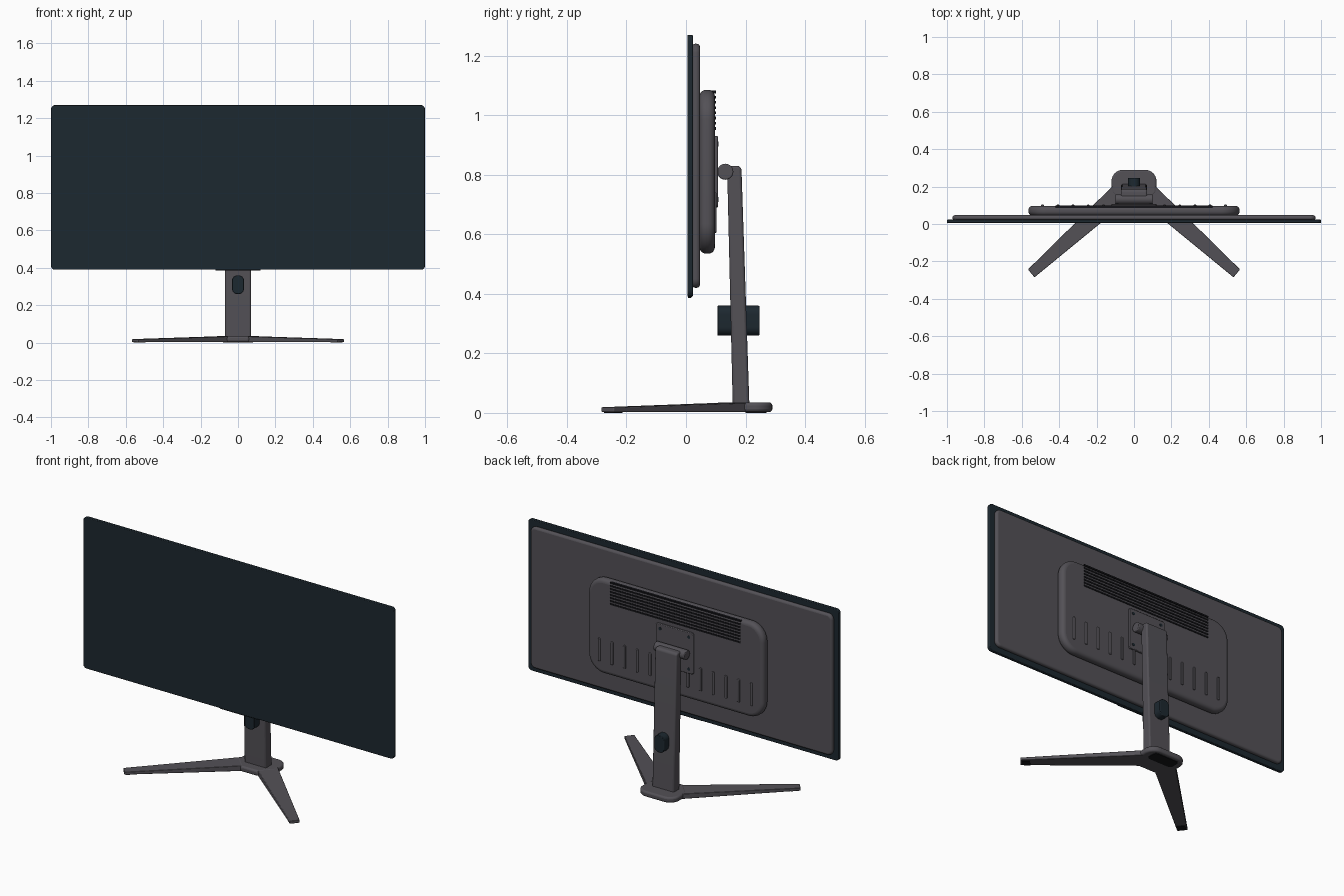
import bpy, bmesh, math
from mathutils import Vector

if "Cube" in bpy.data.objects:
    bpy.data.objects.remove(bpy.data.objects["Cube"])


def material(name, rgb):
    m = bpy.data.materials.new(name)
    m.use_nodes = True
    m.diffuse_color = (*rgb, 1)
    m.node_tree.nodes["Principled BSDF"].inputs["Base Color"].default_value = (*rgb, 1)
    return m


GREY = material("warm grey plastic", (0.087, 0.082, 0.094))
DARK = material("blue black glass", (0.012, 0.021, 0.029))
BLACK = material("black vent", (0.007, 0.007, 0.009))

# Map (outline u, outline v, depth) to x, y, z for each extrusion axis
AXES = {"x": lambda u, v, d: (d, u, v),
        "y": lambda u, v, d: (u, d, v),
        "z": lambda u, v, d: (u, v, d)}


def rounded(points, radii, steps=6):
    """Replace each polygon corner by a curved fillet."""
    pts = [Vector(p) for p in points]
    out = []
    for i, p in enumerate(pts):
        r = radii[i] if isinstance(radii, list) else radii
        if r == 0:
            out.append(p)
            continue
        a = (pts[i - 1] - p).normalized()
        b = (pts[(i + 1) % len(pts)] - p).normalized()
        half = a.angle(b) / 2
        centre = p + (a + b).normalized() * (r / math.sin(half))
        start = p + a * (r / math.tan(half)) - centre
        end = p + b * (r / math.tan(half)) - centre
        for k in range(steps + 1):
            out.append(centre + start.lerp(end, k / steps).normalized() * r)
    return out


def rect(u0, u1, v0, v1):
    return [(u0, v0), (u1, v0), (u1, v1), (u0, v1)]


def prism(name, outline, axis, low, high, mat, bevel=0.0, segments=3):
    """Extrude an outline along an axis and soften its rims."""
    place = AXES[axis]
    bm = bmesh.new()
    rings = [[bm.verts.new(place(p[0], p[1], d)) for p in outline] for d in (low, high)]
    for ring in rings:
        bm.faces.new(ring)
    n = len(outline)
    for i in range(n):
        j = (i + 1) % n
        bm.faces.new((rings[0][i], rings[0][j], rings[1][j], rings[1][i]))
    bmesh.ops.recalc_face_normals(bm, faces=bm.faces)
    mesh = bpy.data.meshes.new(name)
    bm.to_mesh(mesh)
    bm.free()
    mesh.materials.append(mat)
    obj = bpy.data.objects.new(name, mesh)
    bpy.context.collection.objects.link(obj)
    if bevel:
        mod = obj.modifiers.new("soft edges", "BEVEL")
        mod.width = bevel
        mod.segments = segments
        mod.limit_method = "ANGLE"
        mod.angle_limit = math.radians(40)
    bpy.ops.object.select_all(action="DESELECT")
    obj.select_set(True)
    bpy.context.view_layer.objects.active = obj
    bpy.ops.object.shade_smooth_by_angle(angle=math.radians(35))
    return obj


# Screen, its lower lip and the two stepped back shells
prism("screen", rounded(rect(-1, 1, 0.39, 1.27), 0.022), "y", 0.005, 0.023, DARK, 0.003, 2)
prism("lower_lip", rect(-0.12, 0.12, 0.386, 0.396), "y", 0.006, 0.018, DARK, 0.002, 1)
prism("back_panel", rounded(rect(-0.97, 0.97, 0.42, 1.24), 0.03), "y", 0.02, 0.047, GREY, 0.011)
prism("rear_housing", rounded(rect(-0.565, 0.565, 0.535, 1.085), 0.1, 10), "y", 0.045, 0.097, GREY, 0.022, 5)

# Vent slats across the top of the housing
for i in range(8):
    z = 0.951 + i * 0.0175
    prism(f"vent_slat_{i + 1}", rect(-0.42, 0.42, z, z + 0.009), "y", 0.08, 0.1, BLACK)

# Upright ribs along the bottom of the housing
for i in range(13):
    x = (i - 6) * 0.0815
    if abs(x) > 0.05:
        prism(f"housing_rib_{i + 1}", rounded(rect(x - 0.008, x + 0.008, 0.605, 0.74), 0.007, 4),
              "y", 0.09, 0.103, GREY, 0.003, 2)

# Mounting plate with four screws
prism("mount_plate", rounded(rect(-0.12, 0.12, 0.69, 0.93), 0.012), "y", 0.09, 0.107, GREY, 0.003, 2)
circle = [(math.cos(math.tau * k / 24), math.sin(math.tau * k / 24)) for k in range(24)]
for sx in (-1, 1):
    for sz in (-1, 1):
        prism("mount_screw", [(sx * 0.093 + c * 0.009, 0.81 + sz * 0.093 + s * 0.009) for c, s in circle],
              "y", 0.1, 0.109, DARK)

# Hinge barrel and leaning column
prism("hinge_barrel", [(0.132 + c * 0.027, 0.81 + s * 0.027) for c, s in circle],
      "x", -0.1, 0.1, GREY, 0.004, 2)
prism("column", rounded([(0.157, 0.025), (0.213, 0.025), (0.186, 0.83), (0.138, 0.83)],
                        [0, 0, 0.016, 0.008]), "x", -0.07, 0.07, GREY, 0.008)

# Cable clip passing through the column
prism("cable_clip", rounded(rect(-0.032, 0.032, 0.26, 0.36), 0.028), "y", 0.105, 0.247, DARK, 0.003, 2)

# Foot hub
prism("base_hub", rounded([(-0.055, 0.1), (0.055, 0.1), (0.12, 0.17), (0.12, 0.29), (-0.12, 0.29), (-0.12, 0.17)],
                          [0, 0, 0, 0.06, 0.06, 0]), "z", 0.003, 0.035, GREY, 0.01)

# Two splayed legs, thinning toward their tips, with rubber pads
for side, s in (("left", 1), ("right", -1)):
    leg = prism(f"{side}_leg", [(s * x, y) for x, y in
                ((0.112, 0.205), (0.567, -0.243), (0.532, -0.285), (0.05, 0.11))],
                "z", 0.003, 0.034, GREY, 0.003, 2)
    for v in leg.data.vertices:
        if v.co.z > 0.02 and v.co.y < 0:
            v.co.z = 0.019
    prism(f"{side}_foot_pad", [(s * x, y) for x, y in
          ((0.527, -0.213), (0.558, -0.243), (0.531, -0.276), (0.495, -0.248))],
          "z", 0.0, 0.005, BLACK)

# Rubber pad under the hub
prism("hub_pad", rounded(rect(-0.08, 0.08, 0.2, 0.27), 0.02), "z", 0.0, 0.005, BLACK)
